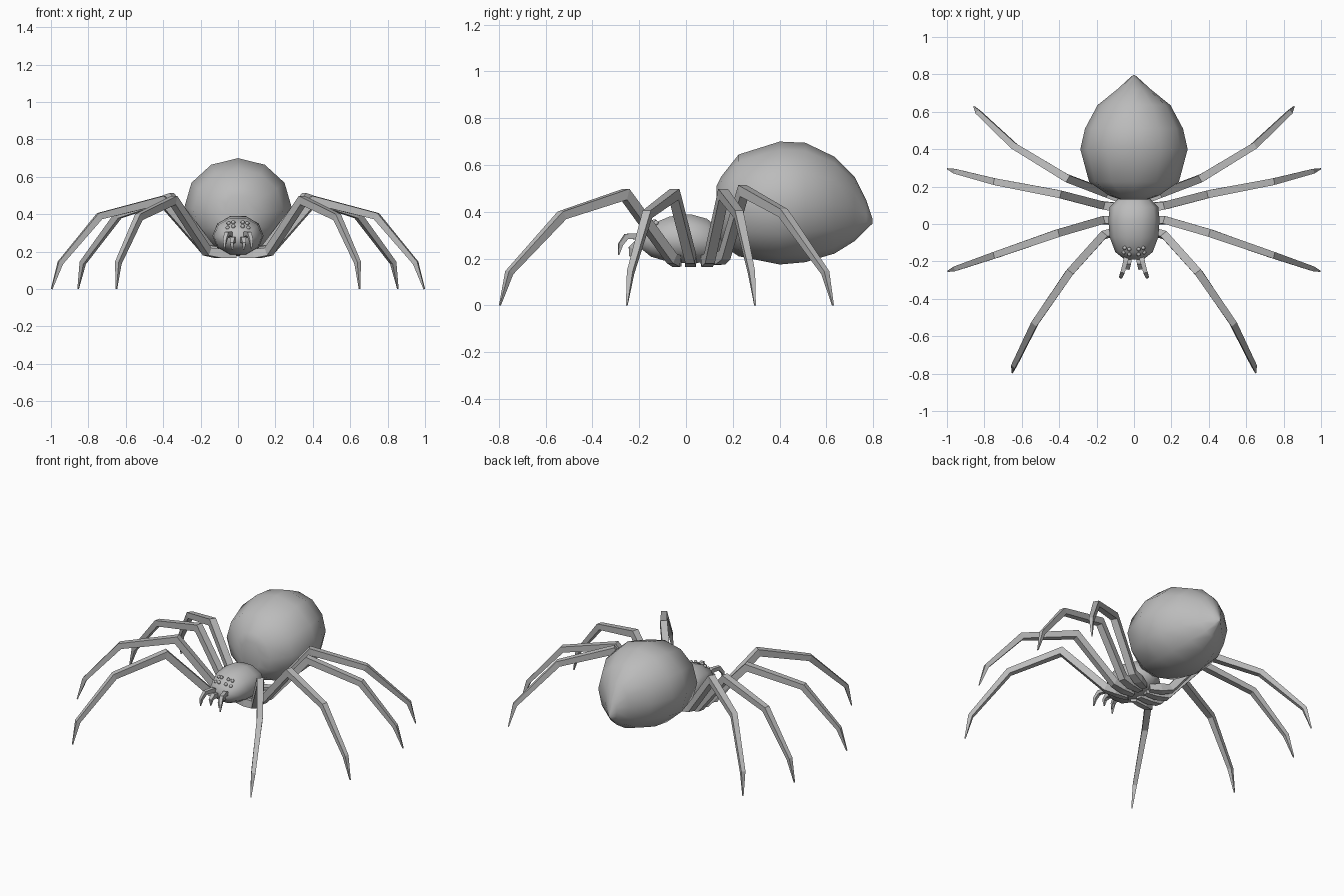
import bpy, bmesh, math
from mathutils import Vector

if "Cube" in bpy.data.objects:
    bpy.data.objects.remove(bpy.data.objects["Cube"])

grey = bpy.data.materials.new("plain grey")
grey.diffuse_color = (0.5, 0.5, 0.5, 1)
grey.use_nodes = True
grey.node_tree.nodes["Principled BSDF"].inputs["Base Color"].default_value = grey.diffuse_color


def loft(name, rings, smooth):
    """Skin a list of closed rings and cap both ends."""
    bm = bmesh.new()
    loops = [[bm.verts.new(p) for p in r] for r in rings]
    n = len(loops[0])
    for a, b in zip(loops, loops[1:]):
        for i in range(n):
            j = (i + 1) % n
            bm.faces.new((a[i], a[j], b[j], b[i]))
    bm.faces.new(loops[0])
    bm.faces.new(loops[-1])
    bmesh.ops.recalc_face_normals(bm, faces=bm.faces)
    for f in bm.faces:
        f.smooth = smooth
    me = bpy.data.meshes.new(name)
    bm.to_mesh(me)
    bm.free()
    me.materials.append(grey)
    ob = bpy.data.objects.new(name, me)
    bpy.context.collection.objects.link(ob)
    if smooth:
        bpy.ops.object.select_all(action='DESELECT')
        bpy.context.view_layer.objects.active = ob
        ob.select_set(True)
        bpy.ops.object.shade_smooth_by_angle(angle=math.radians(60))
    return ob


def body(name, stations, n, turn=0.0):
    """Oval rings along y: (y, half width, bottom z, top z)."""
    rings = []
    for y, w, lo, hi in stations:
        mid, h = (lo + hi) / 2, (hi - lo) / 2
        angles = [2 * math.pi * i / n + turn for i in range(n)]
        rings.append([(w * math.sin(a), y, mid + h * math.cos(a)) for a in angles])
    return loft(name, rings, True)


def limb(name, path, widths):
    """Square tapering tube along a path, made on both sides."""
    for side, s in (("right", 1), ("left", -1)):
        pts = [Vector((x * s, y, z)) for x, y, z in path]
        across = (pts[-1] - pts[0]).cross(Vector((0, 0, 1))).normalized()
        rings = []
        for i, (p, w) in enumerate(zip(pts, widths)):
            t1 = (pts[max(i, 1)] - pts[max(i, 1) - 1]).normalized()
            k = min(i, len(pts) - 2)
            t2 = (pts[k + 1] - pts[k]).normalized()
            t = (t1 + t2).normalized()
            up = across.cross(t).normalized()
            up *= min(1.0 / max(t.dot(t1), 0.5), 1.5)
            h = w / 2
            rings.append([p + across * a * h + up * b * h
                          for a, b in ((1, 1), (-1, 1), (-1, -1), (1, -1))])
        loft(f"{name}_{side}", rings, False)


# Abdomen, pointed at the back
body("abdomen", [
    (0.13, 0.07, 0.30, 0.51), (0.15, 0.13, 0.26, 0.55), (0.225, 0.24, 0.21, 0.645),
    (0.40, 0.287, 0.175, 0.70), (0.51, 0.262, 0.185, 0.695), (0.635, 0.195, 0.222, 0.635),
    (0.72, 0.09, 0.275, 0.55), (0.77, 0.035, 0.325, 0.45), (0.797, 0.004, 0.35, 0.37)], 12)

# Head and thorax in one shell
body("thorax", [
    (-0.19, 0.05, 0.24, 0.30), (-0.15, 0.10, 0.205, 0.35), (-0.07, 0.13, 0.18, 0.385),
    (0.02, 0.137, 0.175, 0.395), (0.09, 0.13, 0.18, 0.375), (0.13, 0.09, 0.20, 0.34),
    (0.17, 0.04, 0.24, 0.30)], 10, math.pi / 10)

# Legs: hip, bend, knee, shin, foot, tip
leg_widths = [0.035, 0.05, 0.042, 0.042, 0.036, 0.026, 0.006]
legs = {
    "front_leg": [(0.02, -0.03, 0.185), (0.10, -0.04, 0.19), (0.165, -0.06, 0.20),
                  (0.345, -0.26, 0.475), (0.53, -0.53, 0.385), (0.64, -0.755, 0.14), (0.65, -0.795, 0)],
    "second_leg": [(0.02, 0.02, 0.185), (0.10, 0.02, 0.19), (0.17, 0.02, 0.20),
                   (0.41, -0.05, 0.475), (0.74, -0.165, 0.39), (0.95, -0.237, 0.14), (0.995, -0.253, 0)],
    "third_leg": [(0.02, 0.08, 0.185), (0.10, 0.09, 0.19), (0.17, 0.10, 0.20),
                  (0.40, 0.16, 0.475), (0.74, 0.225, 0.39), (0.95, 0.28, 0.14), (0.997, 0.295, 0)],
    "back_leg": [(0.02, 0.12, 0.19), (0.09, 0.145, 0.20), (0.15, 0.165, 0.215),
                 (0.36, 0.245, 0.49), (0.64, 0.415, 0.395), (0.83, 0.595, 0.14), (0.855, 0.628, 0)],
}
for name, path in legs.items():
    limb(name, path, leg_widths)

# Feelers and fangs at the mouth
limb("feeler", [(0.035, -0.15, 0.27), (0.045, -0.20, 0.295), (0.06, -0.255, 0.295),
                (0.07, -0.28, 0.26), (0.072, -0.288, 0.215)],
     [0.026, 0.026, 0.022, 0.018, 0.005])
limb("fang", [(0.025, -0.16, 0.26), (0.03, -0.21, 0.265), (0.033, -0.235, 0.245),
              (0.03, -0.24, 0.21)], [0.034, 0.028, 0.02, 0.005])

# Eyes: two rows of small beads
for s in (1, -1):
    for x, y, z in ((0.025, -0.162, 0.335), (0.055, -0.152, 0.328),
                    (0.025, -0.135, 0.357), (0.05, -0.128, 0.352)):
        bpy.ops.mesh.primitive_uv_sphere_add(segments=8, ring_count=6, radius=0.011,
                                             location=(x * s, y, z))
        eye = bpy.context.object
        eye.name = "eye"
        eye.data.materials.append(grey)
        bpy.ops.object.shade_smooth()
